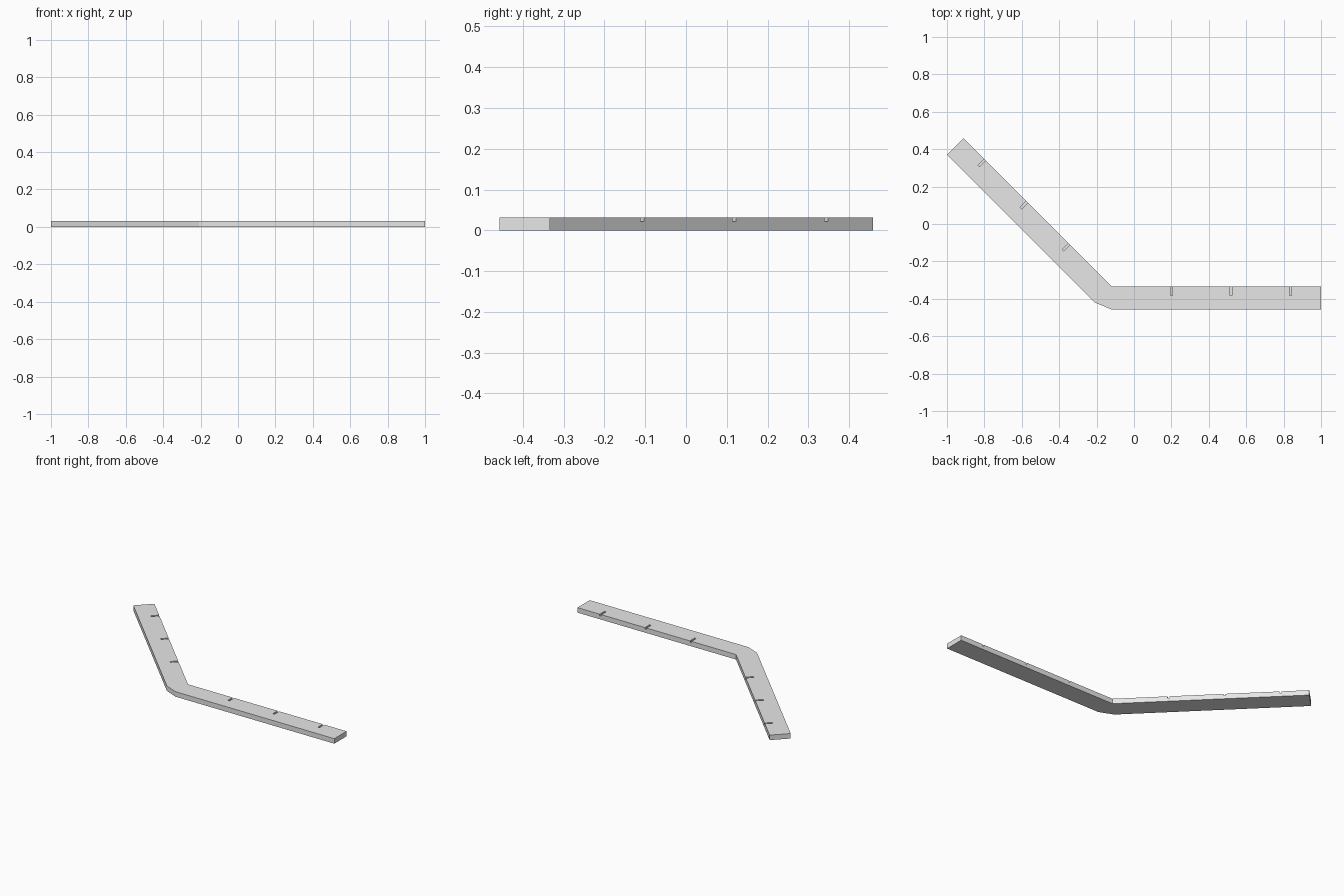
import bpy
import bmesh
from math import radians
from mathutils import Matrix, Vector

cube = bpy.data.objects.get("Cube")
if cube:
    bpy.data.objects.remove(cube, do_unlink=True)

LENGTH, WIDTH, HEIGHT = 1.12, 0.124, 0.032
SLOT_WIDTH, SLOT_LENGTH, SLOT_DEPTH = 0.012, 0.048, 0.01
HINGE = Vector((-0.12, -0.333, 0))
SLOTS = (0.32, 0.638, 0.957)

# Each arm runs along local x from the inner corner, its body on one side
right_arm = Matrix.Translation(HINGE)
left_arm = right_arm @ Matrix.Rotation(radians(135), 4, "Z")

grey = bpy.data.materials.new("light_grey")
grey.use_nodes = True
grey.diffuse_color = (0.8, 0.8, 0.8, 1)
grey.node_tree.nodes["Principled BSDF"].inputs["Base Color"].default_value = (0.8, 0.8, 0.8, 1)


def add_object(name, bm):
    bmesh.ops.recalc_face_normals(bm, faces=bm.faces)
    mesh = bpy.data.meshes.new(name)
    bm.to_mesh(mesh)
    bm.free()
    mesh.materials.append(grey)
    obj = bpy.data.objects.new(name, mesh)
    bpy.context.collection.objects.link(obj)
    return obj


# Bent strip: extruded outline with a bevelled outer corner
outline = [HINGE]
outline += [left_arm @ Vector(p) for p in ((LENGTH, 0, 0), (LENGTH, WIDTH, 0), (0, WIDTH, 0))]
outline += [right_arm @ Vector(p) for p in ((0, -WIDTH, 0), (LENGTH, -WIDTH, 0), (LENGTH, 0, 0))]
bm = bmesh.new()
face = bm.faces.new([bm.verts.new(p) for p in outline])
top = bmesh.ops.extrude_face_region(bm, geom=[face])["geom"]
bmesh.ops.translate(bm, vec=(0, 0, HEIGHT),
                    verts=[v for v in top if isinstance(v, bmesh.types.BMVert)])
strip = add_object("bent_strip", bm)

# Shallow slots cut into the top along the inner edge of both arms
bm = bmesh.new()
for arm, side in ((right_arm, -1), (left_arm, 1)):
    for x in SLOTS:
        place = Matrix.Translation((x, 0, HEIGHT))
        size = Matrix.Diagonal((SLOT_WIDTH, SLOT_LENGTH * 2, SLOT_DEPTH * 2, 1))
        bmesh.ops.create_cube(bm, size=1, matrix=arm @ place @ size)
cutter = add_object("slot_cutter", bm)
cutter.hide_render = True

cut = strip.modifiers.new("slots", "BOOLEAN")
cut.operation = "DIFFERENCE"
cut.solver = "EXACT"
cut.object = cutter
bpy.context.view_layer.objects.active = strip
bpy.ops.object.modifier_apply(modifier=cut.name)
bpy.data.objects.remove(cutter, do_unlink=True)
